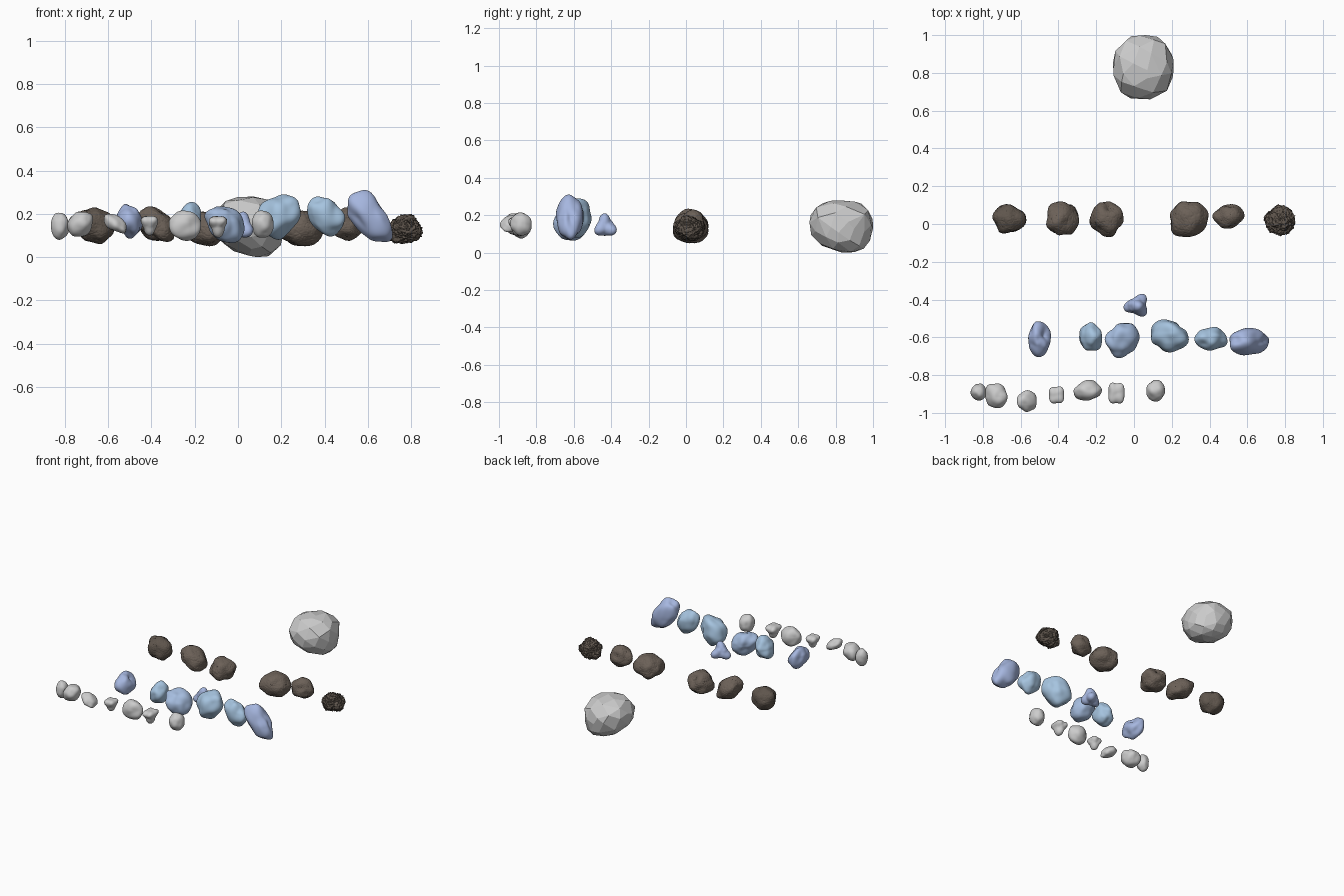
import bpy, bmesh, math, random
from mathutils import Vector, noise

if "Cube" in bpy.data.objects:
    bpy.data.objects.remove(bpy.data.objects["Cube"])

random.seed(4)


def material(name, rgb):
    m = bpy.data.materials.new(name)
    m.diffuse_color = (*rgb, 1)
    m.use_nodes = True
    m.node_tree.nodes["Principled BSDF"].inputs["Base Color"].default_value = m.diffuse_color
    return m


def fit(bm, box):
    # stretch the mesh to fill x0, x1, y0, y1, z0, z1
    for a in range(3):
        lo = min(v.co[a] for v in bm.verts)
        hi = max(v.co[a] for v in bm.verts)
        k = (box[2 * a + 1] - box[2 * a]) / (hi - lo)
        for v in bm.verts:
            v.co[a] = box[2 * a] + (v.co[a] - lo) * k


def finish(bm, name, mat, smooth):
    bmesh.ops.recalc_face_normals(bm, faces=bm.faces)
    me = bpy.data.meshes.new(name)
    bm.to_mesh(me)
    bm.free()
    for p in me.polygons:
        p.use_smooth = smooth
    if mat:
        me.materials.append(mat)
    ob = bpy.data.objects.new(name, me)
    bpy.context.collection.objects.link(ob)
    return ob


def rock(name, box, lean=0, marks=(), mat=None, lump=0.1, crack=0, crumble=0, sub=5):
    # marks: (x, y, z, amount), negative amount = dent, positive = corner
    bm = bmesh.new()
    bmesh.ops.create_icosphere(bm, subdivisions=sub, radius=1)
    off = Vector([random.uniform(-50, 50) for _ in range(3)])
    marks = [(Vector(m[:3]).normalized(), m[3]) for m in marks]
    for v in bm.verts:
        n = v.co.normalized()
        r = 1 + lump * noise.noise(n * 1.3 + off) * 2
        for d, amt in marks:
            r += amt * math.exp(-(1 - n.dot(d)) / 0.2)
        if crack:
            # thin grooves where the noise crosses zero
            g = abs(noise.noise(Vector((n.x, n.y, n.z * 1.8)) * 3 + off))
            r -= crack * math.exp(-(g / 0.04) ** 2)
            r += 0.015 * noise.noise(n * 9 + off)
        if crumble:
            r += crumble * noise.fractal(n * 5 + off, 0.8, 2.2, 4)
        v.co = n * r
        v.co.x += lean * v.co.z
    fit(bm, box)
    return finish(bm, name, mat, True)


# large faceted boulder
bm = bmesh.new()
N = 58
for i in range(N):
    z = 1 - 2 * (i + 0.5) / N
    a = i * math.pi * (3 - math.sqrt(5))
    w = math.sqrt(1 - z * z)
    p = Vector((w * math.cos(a), w * math.sin(a), z))
    p += Vector([random.uniform(-.11, .11) for _ in range(3)])
    e = 2.6 if p.z > 0 else 2.1
    p /= sum(abs(c) ** e for c in p) ** (1 / e)
    if p.z < 0:
        p.x += 0.3 * p.z ** 2
        p.y += 0.2 * p.z ** 2
    bm.verts.new(p)
h = bmesh.ops.convex_hull(bm, input=bm.verts)
bmesh.ops.delete(bm, geom=[g for g in h["geom_interior"] if isinstance(g, bmesh.types.BMVert)], context='VERTS')
bmesh.ops.dissolve_limit(bm, angle_limit=math.radians(11), verts=bm.verts, edges=bm.edges)
fit(bm, (-.11, .21, .66, 1.0, 0, .28))
finish(bm, "boulder", None, False)

# row of brown cracked rocks
brown = [
    ((-.75, -.57, -.05, .105, .06, .23), -.1, [(1, 0, 0, .15), (-1, .6, 0, .1)]),
    ((-.465, -.29, -.06, .12, .07, .235), -.25, [(-.6, -.6, -.8, -.45)]),
    ((-.235, -.055, -.07, .12, .05, .21), 0, [(.3, .8, .7, -.2), (-.9, -.5, .3, -.25)]),
    ((.19, .395, -.07, .12, .05, .215), 0, [(-1, .7, .3, -.12), (.8, .8, .2, .1)]),
    ((.415, .585, -.025, .105, .075, .23), 0, [(-.7, .9, .3, -.12), (.7, -.9, 0, -.12)]),
    ((.685, .855, -.065, .105, .06, .2), .1, [(1, 0, -.6, .2), (-.6, 0, -1, .1), (1, 0, .8, -.15)]),
]
for i, (box, lean, marks) in enumerate(brown):
    c = (.115, .092, .074) if i in (0, 5) else (.15, .12, .098)
    m = material(f"brown_{i + 1}", c)
    last = i == 5
    rock(f"brown_rock_{i + 1}", box, lean, marks, m, .1, .035, .13 if last else 0, 6)

# row of smooth blue stones
sky = material("sky_blue", (.38, .55, .74))
violet = material("violet_blue", (.38, .47, .74))
pale = material("pale_blue", (.38, .51, .74))
blue = [
    ((-.56, -.44, -.705, -.515, .085, .245), -.1, [(.8, .2, .8, -.4), (0, 1, 0, .15), (0, -1, 0, .12)], violet),
    ((-.29, -.17, -.67, -.52, .09, .255), .1, [(-1, 0, 0, -.1)], sky),
    ((-.155, .03, -.71, -.525, .065, .235), -.25, [(-.8, .8, .1, -.22), (.8, -.8, 0, -.22), (0, 0, 1, -.15)], pale),
    ((.09, .29, -.68, -.505, .08, .29), .15, [(1, 1, 0, -.1), (-.6, -1, .3, -.12)], sky),
    ((.32, .495, -.67, -.545, .095, .28), -.2, [(-1, .5, .8, .12), (1, 0, .8, -.12)], sky),
    ((.505, .715, -.695, -.55, .07, .31), -.4, [(1, 0, .3, -.28), (-1, 0, -.5, -.2)], violet),
    ((-.055, .07, -.49, -.37, .09, .21), 0,
     [(-1, -.2, -.5, .75), (.8, 1, -.5, .75), (.8, -1, -.5, .75), (.1, -.1, 1, .8)], violet),
]
for i, (box, lean, marks, m) in enumerate(blue):
    rock(f"blue_stone_{i + 1}", box, lean, marks, m)

# row of small grey pebbles, two of them cornered like a caltrop
corners = [(x, y, .6, .55) for x in (-1, 1) for y in (-1, 1)] + [(0, 0, -1, .9)]
grey = [
    ((-.865, -.78, -.935, -.845, .08, .205), 0, []),
    ((-.79, -.67, -.975, -.845, .095, .21), .15, [(-.8, .9, 0, .12), (.9, .8, 0, -.12)]),
    ((-.62, -.515, -.995, -.88, .11, .2), -.5, [(-.5, 0, -1, -.35)]),
    ((-.45, -.37, -.95, -.86, .1, .19), 0, corners),
    ((-.32, -.17, -.935, -.825, .075, .215), 0, [(-.8, .8, 0, -.12), (.5, -1, 0, -.12)]),
    ((-.135, -.05, -.95, -.84, .09, .19), 0, corners),
    ((.065, .165, -.94, -.825, .09, .215), 0, [(-.8, .9, 0, -.15)]),
]
for i, (box, lean, marks) in enumerate(grey):
    rock(f"grey_pebble_{i + 1}", box, lean, marks, None, .06)
